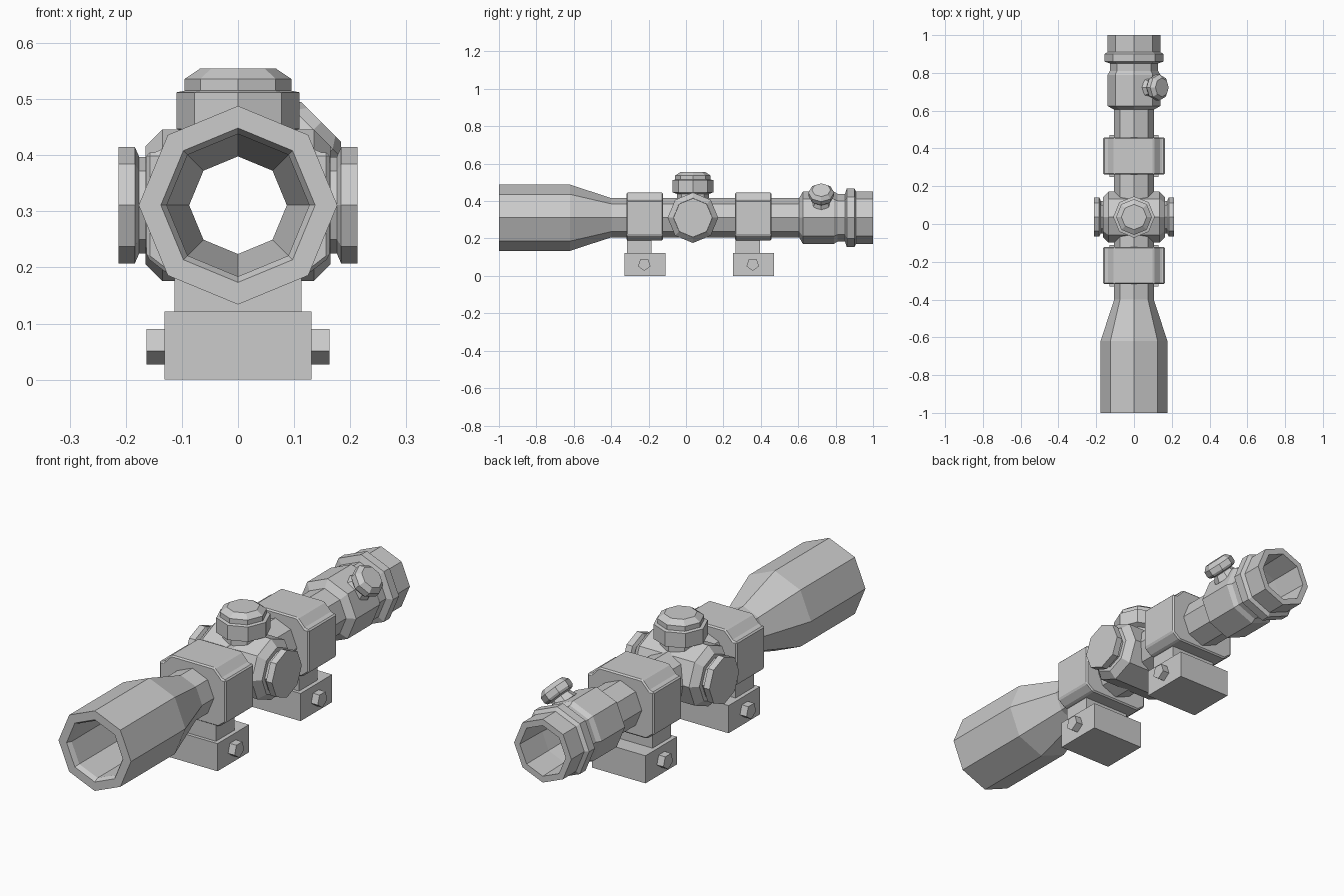
import bpy, bmesh
from math import pi, cos, sin
from mathutils import Vector

if "Cube" in bpy.data.objects:
    bpy.data.objects.remove(bpy.data.objects["Cube"])

AXIS_Z = 0.311   # height of the optical axis
HUB_Y = 0.037    # position of the adjustment turrets


def finish(name, bm):
    bmesh.ops.recalc_face_normals(bm, faces=bm.faces)
    mesh = bpy.data.meshes.new(name)
    bm.to_mesh(mesh)
    bm.free()
    ob = bpy.data.objects.new(name, mesh)
    bpy.context.collection.objects.link(ob)
    return ob


def lathe(name, profile, origin, axis, sides=8, start=0.0, closed=False):
    """Spin (distance along axis, radius) points into a faceted solid."""
    axis = Vector(axis).normalized()
    u = Vector((0, 1, 0)) if abs(axis.y) < 0.5 else Vector((1, 0, 0))
    v = axis.cross(u)
    bm = bmesh.new()
    rings = []
    for d, r in profile:
        rings.append([bm.verts.new(Vector(origin) + axis * d
                      + (u * cos(a) + v * sin(a)) * r)
                      for a in (start + 2 * pi * i / sides for i in range(sides))])
    pairs = list(zip(rings, rings[1:]))
    if closed:
        pairs.append((rings[-1], rings[0]))
    else:
        bm.faces.new(rings[0])
        bm.faces.new(rings[-1])
    for a, b in pairs:
        for i in range(sides):
            j = (i + 1) % sides
            bm.faces.new((a[i], a[j], b[j], b[i]))
    return finish(name, bm)


def prism(name, outline, y0, y1):
    """Extrude an (x, z) outline along y."""
    bm = bmesh.new()
    face = bm.faces.new([bm.verts.new((x, y0, z)) for x, z in outline])
    ext = bmesh.ops.extrude_face_region(bm, geom=[face])
    bmesh.ops.translate(bm, vec=(0, y1 - y0, 0),
                        verts=[e for e in ext["geom"] if isinstance(e, bmesh.types.BMVert)])
    return finish(name, bm)


def box(name, x, y0, y1, z0, z1):
    return prism(name, [(-x, z0), (x, z0), (x, z1), (-x, z1)], y0, y1)


def bore(ob):
    mod = ob.modifiers.new("bore", "BOOLEAN")
    mod.object = cutter
    mod.operation = "DIFFERENCE"
    mod.solver = "EXACT"


# Main tube: outer contour front to back, then the hollow bore back to front
tube = [(-1, .177), (-.62, .177), (-.4, .105), (.605, .105), (.625, .14),
        (.79, .14), (.81, .128), (.85, .128), (.86, .157), (.9, .157),
        (.91, .14), (1, .14), (1, .112), (.85, .108), (.62, .087),
        (-.4, .087), (-.62, .127), (-.98, .127), (-1, .1375)]
lathe("scope_tube", tube, (0, 0, AXIS_Z), (0, 1, 0), closed=True)

# Helper that clears the bore through solid parts
cutter = lathe("bore_cutter", [(-.7, .097), (.7, .097)], (0, 0, AXIS_Z), (0, 1, 0))
cutter.hide_render = True
cutter.hide_viewport = True

# Central turret hub
hub = lathe("turret_hub", [(-.165, .105), (-.135, .135), (.135, .135), (.165, .105)],
            (0, HUB_Y, AXIS_Z), (1, 0, 0))
bore(hub)

# Side turrets
for side, label in ((-1, "left"), (1, "right")):
    lathe(label + "_turret",
          [(.15, .086), (.176, .086), (.184, .104), (.213, .104)],
          (0, HUB_Y, AXIS_Z), (side, 0, 0))

# Top turret with chamfered cap
lathe("top_turret",
      [(.41, .085), (.438, .085), (.447, .11), (.512, .11), (.515, .095),
       (.536, .095), (.555, .067)], (0, HUB_Y, 0), (0, 0, 1))

# Small angled knob on the eyepiece
lathe("eyepiece_knob",
      [(.12, .06), (.15, .045), (.155, .062), (.165, .069), (.19, .069), (.21, .05)],
      (0, .723, AXIS_Z), (1, 0, 1))

# Two mounts: clamp ring, neck, base and cross bolt
half = [(.127, .19), (.163, .218), (.163, .405), (.143, .405), (.105, .445)]
outline = half + [(-x, z) for x, z in reversed(half)]
for label, y in (("front", -.22), ("rear", .36)):
    ring = prism(label + "_clamp_ring", outline, y - .098, y + .098)
    bore(ring)
    bev = ring.modifiers.new("edge", "BEVEL")
    bev.width = .006
    bev.segments = 1
    ring.modifiers.move(1, 0)
    box(label + "_mount_neck", .113, y - .095, y + .035, .11, .205)
    box(label + "_mount_base", .131, y - .11, y + .11, 0, .122)
    lathe(label + "_cross_bolt", [(-.163, .035), (.163, .035)],
          (0, y - .003, .062), (1, 0, 0), sides=5, start=-pi / 2)
